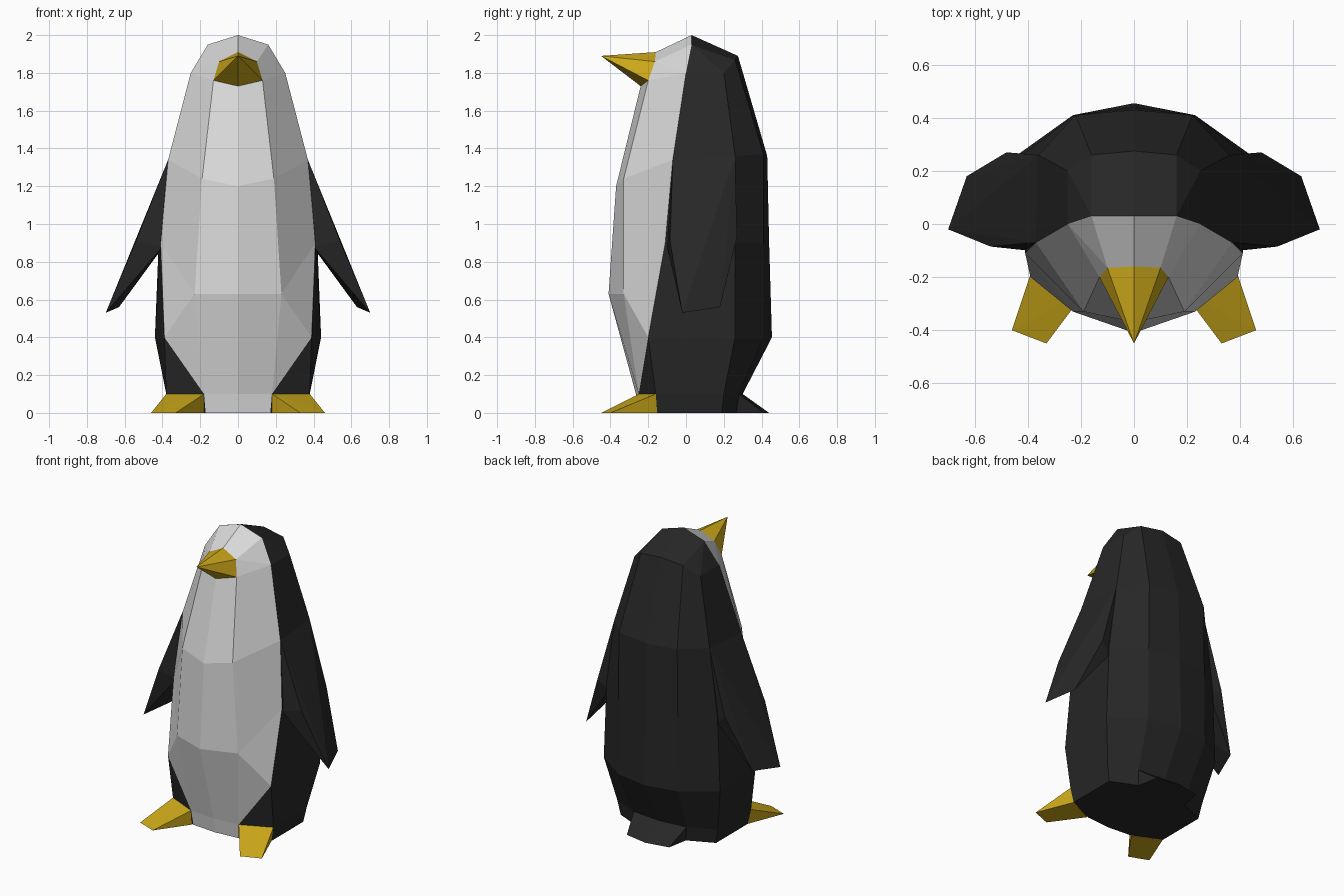
import bpy
import bmesh
from mathutils import Vector

default = bpy.data.objects.get("Cube")
if default:
    bpy.data.objects.remove(default, do_unlink=True)


def make_material(name, colour):
    mat = bpy.data.materials.new(name)
    mat.use_nodes = True
    mat.diffuse_color = colour
    mat.node_tree.nodes["Principled BSDF"].inputs["Base Color"].default_value = colour
    return mat


black = make_material("plumage_black", (0.02, 0.02, 0.02, 1))
white = make_material("belly_white", (0.7, 0.7, 0.7, 1))
gold = make_material("beak_gold", (0.6, 0.39, 0.01, 1))


def finish(name, bm, materials):
    bmesh.ops.remove_doubles(bm, verts=bm.verts[:], dist=0.0005)
    bmesh.ops.recalc_face_normals(bm, faces=bm.faces[:])
    mesh = bpy.data.meshes.new(name)
    bm.to_mesh(mesh)
    bm.free()
    obj = bpy.data.objects.new(name, mesh)
    bpy.context.collection.objects.link(obj)
    for mat in materials:
        mesh.materials.append(mat)
    return obj


def hull(name, points, material, side=1):
    """Faceted solid wrapped around a few corner points, mirrored when side is -1."""
    bm = bmesh.new()
    verts = [bm.verts.new((x * side, y, z)) for x, y, z in points]
    bmesh.ops.convex_hull(bm, input=verts)
    return finish(name, bm, [material])


def both_sides(points):
    """Corner points together with their mirror images."""
    return points + [(-x, y, z) for x, y, z in points if x]


# Body: half rings from front centre, round the side, to back centre.
# None repeats the corner of the ring above.
crown_mid, crown_side = (0, 0.03, 2), (0.16, 0.03, 1.95)
crown = [crown_mid] + [crown_side] * 4 + [crown_mid]
brow = [(0, -0.16, 1.91), (0.1, -0.165, 1.86), (0.25, 0, 1.8),
        (0.25, 0.2, 1.8), (0.16, 0.26, 1.87), (0, 0.275, 1.89)]
chin = [(0, -0.24, 1.73), (0.13, -0.2, 1.76), None, None, None, None]
chest = [(0, -0.37, 1.2), (0.19, -0.33, 1.24), (0.37, -0.07, 1.34),
         (0.36, 0.26, 1.36), (0.22, 0.41, 1.37), (0, 0.43, 1.36)]
belly = [(0, -0.41, 0.63), (0.23, -0.33, 0.63), (0.41, -0.11, 0.9),
         (0.42, 0.26, 0.9), (0.225, 0.41, 0.9), (0, 0.44, 0.9)]
hips = [None, None, (0.39, -0.2, 0.4),
        (0.44, 0.26, 0.4), (0.23, 0.41, 0.4), (0, 0.455, 0.4)]
apron = [(0, -0.265, 0.1), (0.18, -0.25, 0.1), None, None, None, None]
hem = [None, None, (0.38, -0.16, 0.1),
       (0.38, 0.2, 0.1), (0.2, 0.28, 0.1), (0, 0.3, 0.1)]

rings = [crown]
for ring in (brow, chin, chest, belly, hips, apron, hem):
    rings.append([p or above for p, above in zip(ring, rings[-1])])
rings.append([(x * 0.95, y * 0.95, 0) for x, y, z in rings[-1]])


def add_face(bm, corners, material_index):
    distinct = list(dict.fromkeys(corners))
    if len(distinct) > 2:
        face = bm.faces.new([bm.verts.new(p) for p in distinct])
        face.material_index = material_index


bm = bmesh.new()
for side in (1, -1):
    half = [[(x * side, y, z) for x, y, z in ring] for ring in rings]
    for row in range(len(half) - 1):
        upper, lower = half[row], half[row + 1]
        for col in range(len(upper) - 1):
            # The front panel is white all the way down, its flanks only to the apron
            is_white = col == 0 or (col == 1 and row < rings.index(rings[-3]))
            add_face(bm, (upper[col], upper[col + 1], lower[col + 1], lower[col]),
                     int(is_white))
    add_face(bm, half[-1], 0)
finish("body", bm, [black, white])

# Beak: a cone of facets drawn to one tip
hull("beak", both_sides([(0, -0.45, 1.89)] + rings[1][:2] + rings[2][:2]), gold)

# Tail: a short wedge behind the base
hull("tail", both_sides([(0.2, 0.28, 0.1), (0, 0.3, 0.1), (0.16, 0.41, 0),
                         (0, 0.44, 0), (0.19, 0.25, 0)]), black)

# Wings and feet, one for each side
wing = [rings[3][2], rings[3][3],
        (0.54, -0.085, 0.91), (0.48, 0.27, 0.93),
        (0.7, -0.02, 0.53), (0.63, 0.18, 0.56),
        (0.4, -0.1, 0.88), (0.41, 0.25, 0.86)]
foot = [(0.18, -0.25, 0.1), (0.38, -0.16, 0.1),
        (0.18, -0.24, 0), (0.36, -0.15, 0),
        (0.46, -0.4, 0), (0.33, -0.45, 0)]
for label, side in (("left", 1), ("right", -1)):
    hull(label + "_wing", wing, black, side)
    hull(label + "_foot", foot, gold, side)
